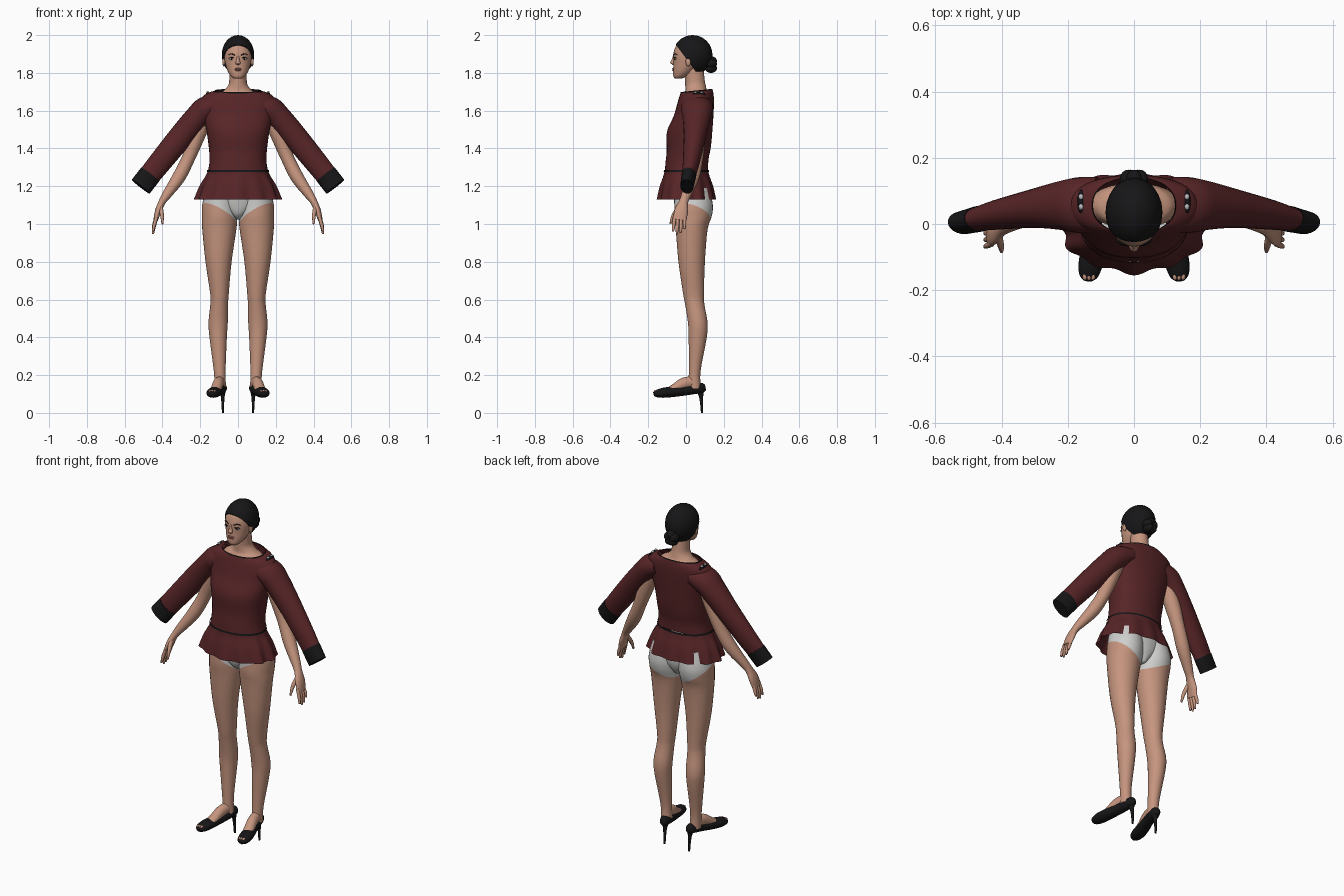
import bpy, bmesh, math
from mathutils import Vector

default = bpy.data.objects.get("Cube")
if default:
    bpy.data.objects.remove(default, do_unlink=True)


def material(name, r, g, b):
    mat = bpy.data.materials.new(name)
    mat.use_nodes = True
    mat.diffuse_color = (r, g, b, 1)
    mat.node_tree.nodes["Principled BSDF"].inputs["Base Color"].default_value = (r, g, b, 1)
    return mat


SKIN = material("skin", .56, .30, .21)
RED = material("dark_red_cloth", .095, .018, .02)
BLACK = material("black", .008, .008, .009)
WHITE = material("white_cloth", .62, .62, .61)
LIPS = material("lips", .36, .13, .11)
EYE_WHITE = material("eye_white", .55, .5, .47)
SILVER = material("silver", .5, .5, .52)
UP = Vector((0, 0, 1))
BACK = Vector((0, 1, 0))


def finish(name, bm, *mats):
    """Turn a bmesh into a smooth shaded object."""
    bmesh.ops.recalc_face_normals(bm, faces=bm.faces)
    for face in bm.faces:
        face.smooth = True
    mesh = bpy.data.meshes.new(name)
    bm.to_mesh(mesh)
    bm.free()
    mesh.set_sharp_from_angle(angle=1.0)
    for mat in mats:
        mesh.materials.append(mat)
    obj = bpy.data.objects.new(name, mesh)
    bpy.context.scene.collection.objects.link(obj)
    return obj


def spline(keys, steps):
    """Catmull-Rom interpolation of key rows."""
    rows = []
    last = len(keys) - 1
    for i in range(last):
        a, b, c, d = (keys[max(0, min(last, i + k))] for k in (-1, 0, 1, 2))
        for n in range(steps):
            t = n / steps
            rows.append([q + t / 2 * (r - p + t * (2 * p - 5 * q + 4 * r - s + t * (3 * (q - r) + s - p)))
                         for p, q, r, s in zip(a, b, c, d)])
    return rows + [list(keys[-1])]


def loft(keys, side=1, ref=BACK, level=False, caps=True, seg=24, steps=4, folds=0, tilt=0, power=2):
    """Skin elliptical rings (x, y, z, radius across, radius along ref)."""
    rows = spline(keys, steps)
    points = [Vector((side * r[0], r[1], r[2])) for r in rows]
    bm = bmesh.new()
    rings = []
    for i, row in enumerate(rows):
        if level:
            tangent = UP
        else:
            tangent = (points[min(i + 1, len(rows) - 1)] - points[max(i - 1, 0)]).normalized()
        v = (ref - tangent * ref.dot(tangent)).normalized()
        u = v.cross(tangent)
        ring = []
        for k in range(seg):
            a = math.tau * k / seg
            c, s = math.cos(a), math.sin(a)
            c = math.copysign(abs(c) ** (2 / power), c)
            s = math.copysign(abs(s) ** (2 / power), s)
            grow = 1 + folds * i / len(rows) * (math.cos(a * 12) + .5 * math.sin(a * 7))
            p = points[i] + (u * row[3] * c + v * row[4] * s) * grow
            p.z += tilt * (p.y - points[i].y)
            ring.append(bm.verts.new(p))
        rings.append(ring)
    for low, high in zip(rings, rings[1:]):
        for k in range(seg):
            n = (k + 1) % seg
            bm.faces.new((low[k], low[n], high[n], high[k]))
    if caps:
        bm.faces.new(rings[0])
        bm.faces.new(rings[-1])
    return bm


def standing(rows):
    """Central upright keys given as (z, y, half width, half depth)."""
    return [(0, y, z, rx, ry) for z, y, rx, ry in rows]


def ball(center, size):
    bm = bmesh.new()
    bmesh.ops.create_uvsphere(bm, u_segments=24, v_segments=16, radius=1)
    bmesh.ops.scale(bm, vec=size, verts=bm.verts)
    bmesh.ops.translate(bm, vec=center, verts=bm.verts)
    return bm


# Head, neck and upper chest
finish("head", loft(standing([
    (1.77, -.04, .02, .018), (1.782, -.03, .037, .037), (1.81, -.012, .055, .056),
    (1.85, .005, .068, .072), (1.89, .012, .074, .08), (1.925, .016, .072, .077),
    (1.95, .02, .062, .066), (1.98, .03, .03, .03)]), level=True), SKIN)
finish("neck", loft(standing([
    (1.64, .055, .14, .07), (1.685, .055, .115, .068), (1.705, .054, .078, .058),
    (1.735, .05, .051, .054), (1.77, .046, .046, .052), (1.84, .04, .046, .052)]), level=True), SKIN)
finish("nose", loft([(0, -.06, 1.895, .006, .008), (0, -.066, 1.87, .008, .01),
                     (0, -.072, 1.853, .013, .012), (0, -.064, 1.843, .007, .006)], level=True), SKIN)
finish("upper_lip", ball((0, -.066, 1.821), (.02, .007, .0045)), LIPS)
finish("lower_lip", ball((0, -.066, 1.814), (.017, .007, .005)), LIPS)

# Hair cap cut along the hairline, with a coiled bun
bm = ball((0, .035, 1.895), (.086, .105, .105))
cut = bmesh.ops.bisect_plane(bm, geom=bm.verts[:] + bm.edges[:] + bm.faces[:],
                             plane_co=(0, -.055, 1.95), plane_no=(0, 1, .75), clear_inner=True)
bmesh.ops.holes_fill(bm, edges=[e for e in cut["geom_cut"] if isinstance(e, bmesh.types.BMEdge)], sides=0)
finish("hair", bm, BLACK)
for i in range(5):
    a = math.tau * i / 5
    finish(f"bun_coil_{i}", ball((.019 * math.sin(a), .132, 1.842 + .021 * math.cos(a)),
                                 (.025, .032, .025)), BLACK)

# Blouse body, gathered peplum and black trims
finish("blouse_body", loft(standing([
    (1.275, .002, .16, .115), (1.33, .005, .151, .114), (1.4, .015, .154, .117),
    (1.5, .02, .168, .121), (1.58, .04, .185, .106), (1.64, .05, .197, .098),
    (1.675, .054, .187, .092), (1.695, .056, .155, .087), (1.703, .056, .125, .084)]),
    level=True, caps=False, seg=40, tilt=.1, power=2.2), RED)
finish("neck_trim", loft(standing([(1.7, .056, .129, .086), (1.707, .056, .124, .084)]),
                         level=True, caps=False, seg=40, tilt=.1, power=2.2), BLACK)
finish("peplum", loft(standing([
    (1.282, .002, .158, .115), (1.25, .003, .172, .122), (1.2, .004, .2, .138),
    (1.13, .005, .226, .152)]), level=True, caps=False, seg=120, folds=.04), RED)
finish("waist_trim", loft(standing([(1.275, .002, .165, .12), (1.286, .002, .163, .119)]),
                          level=True, caps=False, seg=40, power=2.1), BLACK)

# Middle of the briefs
finish("briefs_middle", loft(standing([
    (1.025, .04, .015, .05), (1.05, .035, .05, .075), (1.1, .036, .12, .092),
    (1.18, .03, .16, .1)]), level=True), WHITE)

for name, s in (("left", 1), ("right", -1)):
    # Face details
    finish(name + "_eye", ball((s * .033, -.056, 1.875), (.014, .006, .006)), EYE_WHITE)
    finish(name + "_iris", ball((s * .033, -.059, 1.875), (.006, .005, .006)), BLACK)
    finish(name + "_lashes", loft([(.018, -.063, 1.878, .001, .003), (.033, -.061, 1.882, .002, .004),
                                   (.049, -.052, 1.878, .001, .003)], s, seg=8), BLACK)
    finish(name + "_brow", loft([(.016, -.066, 1.894, .002, .003), (.035, -.059, 1.9, .003, .003),
                                 (.053, -.047, 1.895, .001, .003)], s, seg=8), BLACK)
    finish(name + "_ear", ball((s * .075, .012, 1.86), (.008, .014, .025)), SKIN)

    # Leg with the briefs cut in along a slanted plane
    bm = loft([(.085, .03, 1.19, .085, .095), (.095, .04, 1.1, .095, .102), (.097, .037, 1.04, .094, .099),
               (.099, .03, .97, .09, .084), (.103, .03, .8, .069, .07), (.098, .04, .63, .049, .055),
               (.1, .047, .57, .047, .051), (.105, .062, .48, .051, .052), (.105, .062, .4, .046, .048),
               (.097, .046, .22, .031, .031), (.093, .045, .13, .03, .034)], s, level=True, seg=32)
    start, normal = Vector((0, 0, 1.01)), Vector((-s * .55, .35, 1))
    bmesh.ops.bisect_plane(bm, geom=bm.verts[:] + bm.edges[:] + bm.faces[:], plane_co=start, plane_no=normal)
    for face in bm.faces:
        face.material_index = int((face.calc_center_median() - start).dot(normal) > 0)
    finish(name + "_leg", bm, SKIN, WHITE)

    # Foot, open-toed shoe and thin heel
    finish(name + "_foot", loft([(.093, .05, .165, .026, .03), (.104, -.01, .155, .028, .032),
                                 (.115, -.06, .13, .029, .024), (.124, -.1, .115, .028, .015)],
                                s, ref=UP), SKIN)
    finish(name + "_shoe", loft([
        (.139, -.17, .098, .014, .012), (.137, -.155, .102, .029, .02), (.13, -.115, .107, .037, .027),
        (.117, -.06, .113, .035, .028), (.1, 0, .12, .03, .027), (.088, .06, .13, .029, .028),
        (.083, .09, .133, .022, .025), (.081, .102, .135, .01, .015)], s, ref=UP), BLACK)
    for i in range(3):
        finish(f"{name}_toe_{i}", ball((s * (.124 + .012 * i), -.158, .115), (.007, .012, .007)), SKIN)
    finish(name + "_heel", loft([(.083, .07, .125, .022, .025), (.081, .08, .085, .01, .011),
                                 (.08, .085, 0, .005, .006)], s, level=True, seg=12), BLACK)

    # Sleeve, cuff and shoulder buttons
    finish(name + "_sleeve", loft([
        (.11, .058, 1.63, .055, .084), (.17, .057, 1.607, .068, .084), (.215, .056, 1.565, .066, .075),
        (.3, .047, 1.465, .065, .059), (.41, .028, 1.33, .061, .045), (.468, .015, 1.258, .058, .036)], s), RED)
    finish(name + "_cuff", loft([(.465, .016, 1.262, .06, .039), (.49, .01, 1.23, .06, .037),
                                 (.515, .004, 1.198, .06, .035)], s), BLACK)
    finish(name + "_shoulder_tab", ball((s * .16, .068, 1.686), (.011, .036, .013)), BLACK)
    for i in range(2):
        finish(f"{name}_button_{i}", ball((s * .16, .052 + .03 * i, 1.696), (.007, .009, .007)), SILVER)

    # Arm and hand
    finish(name + "_arm", loft([
        (.17, .06, 1.58, .045, .045), (.215, .06, 1.47, .042, .043), (.262, .055, 1.35, .035, .036),
        (.312, .035, 1.25, .035, .036), (.37, .005, 1.165, .026, .027), (.4, -.012, 1.12, .019, .024),
        (.422, -.025, 1.07, .017, .036), (.436, -.034, 1.02, .012, .035)], s), SKIN)
    for i, drop in enumerate((.065, .078, .072, .05)):
        y = -.06 + .017 * i
        finish(f"{name}_finger_{i}", loft([
            (.43, y, 1.04, .009, .009), (.444, y * 1.12 + .002, 1.025 - drop / 2, .009, .009),
            (.45, y * 1.2 + .003, 1.025 - drop, .005, .005)], s, seg=12), SKIN)
    finish(name + "_thumb", loft([(.41, -.035, 1.09, .012, .014), (.402, -.066, 1.045, .01, .011),
                                  (.4, -.083, 1.0, .005, .005)], s, seg=12), SKIN)
